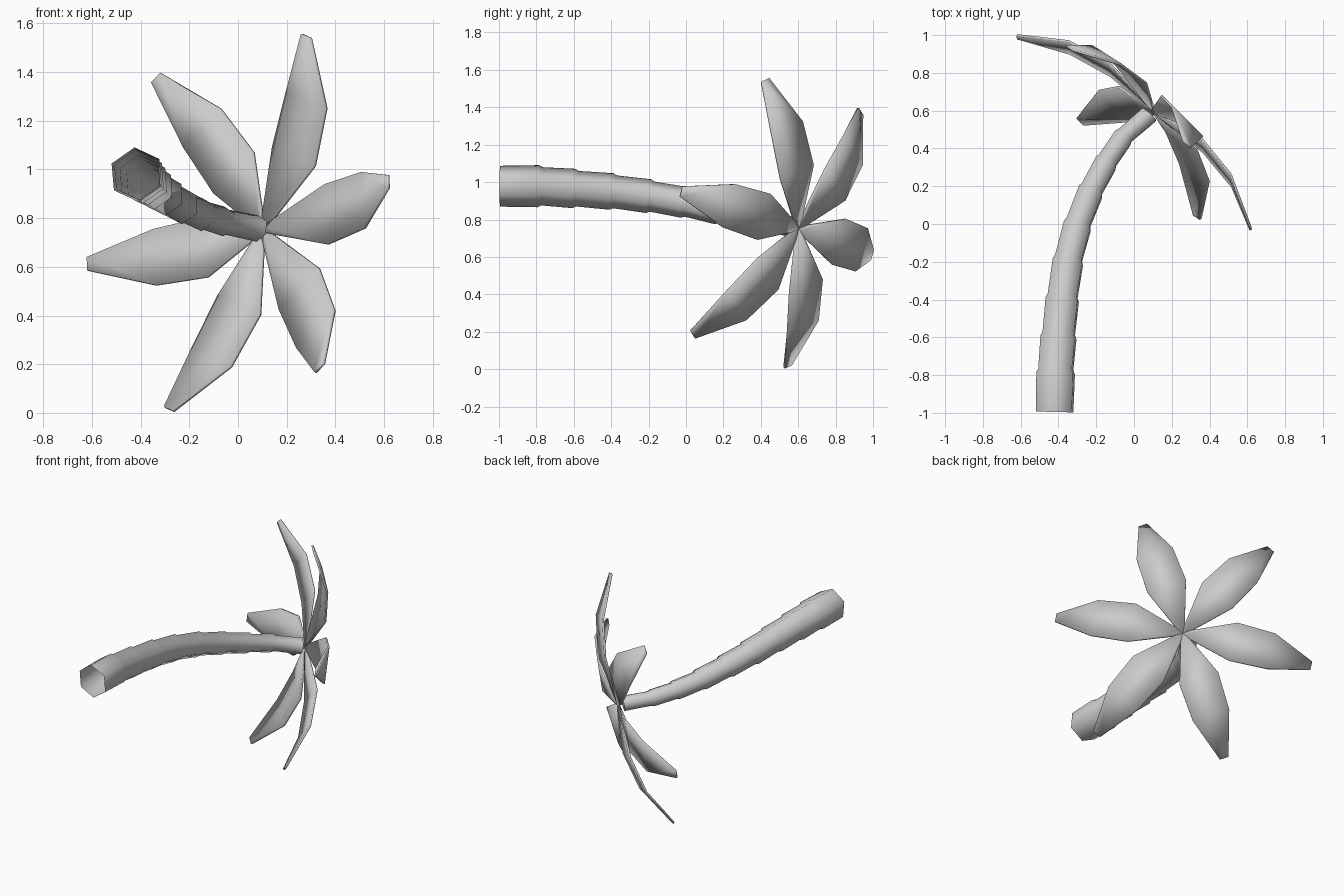
import bpy, bmesh, math
from mathutils import Vector, Matrix

if "Cube" in bpy.data.objects:
    bpy.data.objects.remove(bpy.data.objects["Cube"])


def finish(bm, name, angle):
    bmesh.ops.recalc_face_normals(bm, faces=bm.faces)
    mesh = bpy.data.meshes.new(name)
    bm.to_mesh(mesh)
    bm.free()
    ob = bpy.data.objects.new(name, mesh)
    bpy.context.collection.objects.link(ob)
    bpy.ops.object.select_all(action='DESELECT')
    ob.select_set(True)
    bpy.context.view_layer.objects.active = ob
    bpy.ops.object.shade_smooth_by_angle(angle=math.radians(angle))
    return ob


# Crown frame: leaf axis n, first leaf direction u, sideways w
n = Vector((.655, .736, -.183)).normalized()
u = Vector((.756, -.622, .207))
u = (u - n * u.dot(n)).normalized()
w = n.cross(u)
hub = Vector((.085, .58, .757))

# Trunk: hexagonal tube along a bent path, each section stepping in at its joint
path = [Vector(p) for p in (
    (-.42, -.995, .978), (-.415, -.79, .978), (-.40, -.6, .966), (-.38, -.4, .95),
    (-.35, -.2, .925), (-.30, -.01, .892), (-.23, .17, .85), (-.15, .32, .815),
    (-.06, .455, .787), (.08, .578, .757))]
last = len(path) - 1
bm = bmesh.new()


def ring(center, axis, radius):
    side = axis.cross(Vector((0, 0, 1))).normalized()
    up = side.cross(axis)
    angles = [math.radians(95 + 60 * k) for k in range(6)]
    return [bm.verts.new(center + radius * (math.cos(a) * side + math.sin(a) * up))
            for a in angles]


rings = []
for i in range(last):
    a, b = path[i], path[i + 1]
    ta = (b - path[max(i - 1, 0)]).normalized()
    tb = (path[min(i + 2, last)] - a).normalized() if i < last - 1 else n
    r = .113 - .058 * i / (last - 1)
    rings.append(ring(a + (ta * .02 if i else ta * 0), ta, r * .97))
    rings.append(ring(b, tb, r))
for a, b in zip(rings, rings[1:]):
    for k in range(6):
        j = (k + 1) % 6
        bm.faces.new((a[k], a[j], b[j], b[k]))
bm.faces.new(rings[-1])
finish(bm, "trunk", 65)

# Leaves: one arched blade (distance, half width, height), turned six times about the crown axis
blade = [(.0, .012, .025), (.326, .128, .05), (.567, .12, .003), (.818, .028, -.132)]
for leaf in range(6):
    turn = Matrix.Rotation(leaf * math.pi / 3, 3, n)
    bm = bmesh.new()
    rows = [[bm.verts.new(hub + turn @ (u * d + w * s * h + n * z)) for s in (-1, 1)]
            for d, h, z in blade]
    for a, b in zip(rows, rows[1:]):
        bm.faces.new((a[0], a[1], b[1], b[0]))
    ob = finish(bm, f"leaf_{leaf + 1}", 40)
    solid = ob.modifiers.new("thickness", 'SOLIDIFY')
    solid.thickness = .013
    solid.offset = 0
